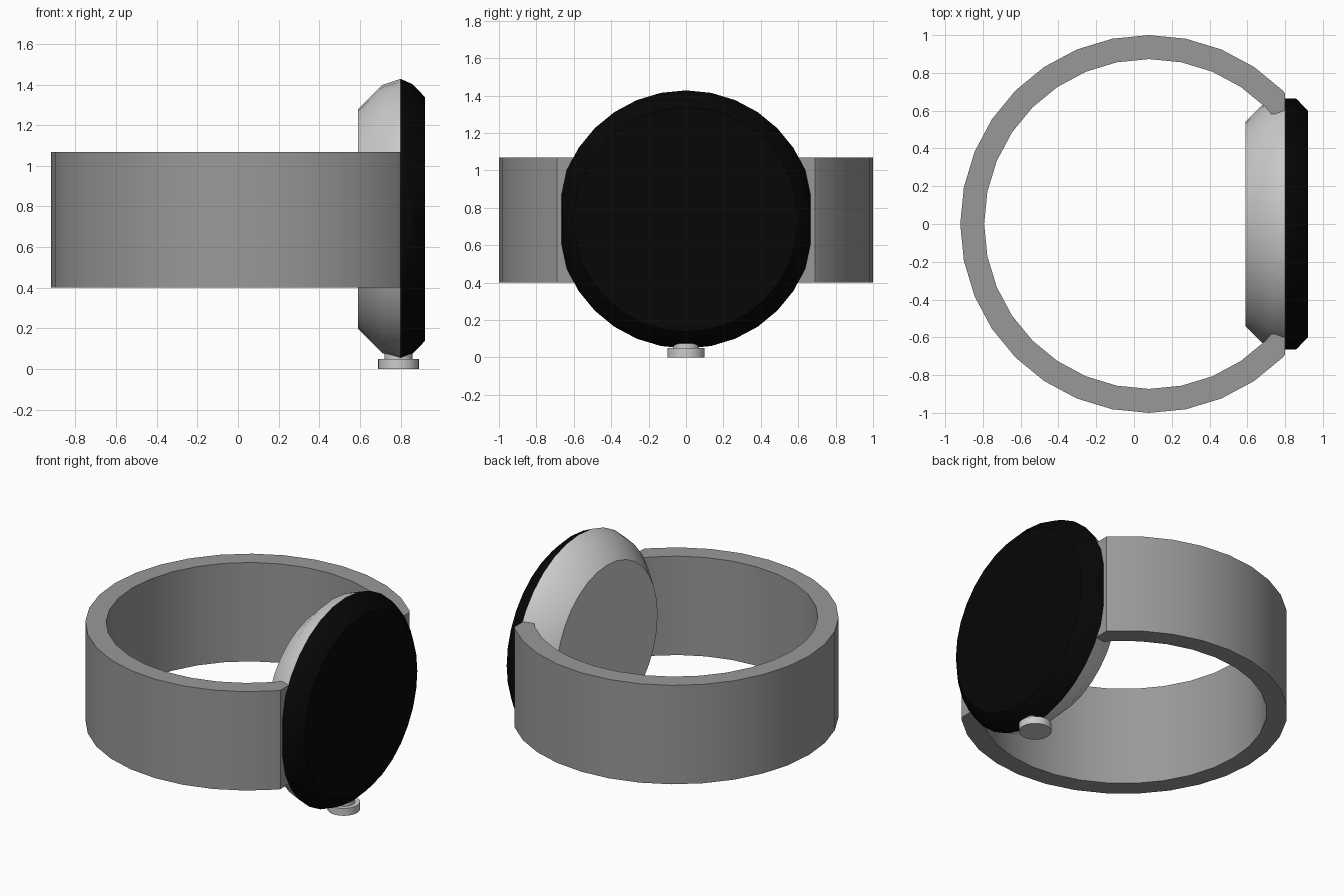
import bpy
from math import sin, cos, pi, radians

if "Cube" in bpy.data.objects:
    bpy.data.objects.remove(bpy.data.objects["Cube"])

SEG = 32
STEP = 2 * pi / SEG


def grey(name, v):
    mat = bpy.data.materials.new(name)
    mat.diffuse_color = (v, v, v, 1)
    mat.use_nodes = True
    mat.node_tree.nodes["Principled BSDF"].inputs["Base Color"].default_value = mat.diffuse_color
    return mat


STRAP_GREY = grey("strap_grey", 0.318)
CASE_GREY = grey("case_grey", 0.62)
BLACK = grey("black_glass", 0.002)


def make(name, verts, faces, mat):
    mesh = bpy.data.meshes.new(name)
    mesh.from_pydata(verts, [], faces)
    mesh.materials.append(mat)
    ob = bpy.data.objects.new(name, mesh)
    bpy.context.collection.objects.link(ob)
    bpy.ops.object.select_all(action='DESELECT')
    ob.select_set(True)
    bpy.context.view_layer.objects.active = ob
    bpy.ops.object.mode_set(mode='EDIT')
    bpy.ops.mesh.select_all(action='SELECT')
    bpy.ops.mesh.normals_make_consistent(inside=False)
    bpy.ops.object.mode_set(mode='OBJECT')
    bpy.ops.object.shade_smooth_by_angle(angle=radians(35))
    return ob


def lathe(name, profile, place, mat, cap_start=True, cap_end=True):
    """Rings of (position along axis, radius), mapped to space by place()."""
    verts = [place(h, r * cos(i * STEP), r * sin(i * STEP))
             for h, r in profile for i in range(SEG)]
    faces = [(k * SEG + i, k * SEG + (i + 1) % SEG,
              (k + 1) * SEG + (i + 1) % SEG, (k + 1) * SEG + i)
             for k in range(len(profile) - 1) for i in range(SEG)]
    if cap_start:
        faces.append(tuple(range(SEG)))
    if cap_end:
        faces.append(tuple(range(len(verts) - SEG, len(verts))))
    return make(name, verts, faces, mat)


# Strap: open ring of paired outer/inner points, trimmed flat at the watch case
CX, OUTER, INNER, Z0, Z1 = 0.08, 1.0, 0.873, 0.40, 1.068
pairs = [((0.80, 0.69), (0.80, 0.583)), ((0.80, 0.69), (0.725, 0.583))]
pairs += [tuple((CX + r * cos(i * STEP), r * sin(i * STEP)) for r in (OUTER, INNER))
          for i in range(4, SEG - 3)]
pairs += [tuple((x, -y) for x, y in p) for p in reversed(pairs[:2])]
outer = [p[0] for p in pairs[1:-1]]
inner = [p[1] for p in pairs]
outline = outer + inner[::-1]
no, n = len(outer), len(outline)
verts = [(x, y, z) for z in (Z0, Z1) for x, y in outline]
faces = [(i, (i + 1) % n, n + (i + 1) % n, n + i) for i in range(n)]
for base in (0, n):
    o = [base + i for i in range(no)]
    q = [base + n - 1 - i for i in range(len(inner))]
    faces += [(o[i], o[i + 1], q[i + 2], q[i + 1]) for i in range(no - 1)]
    faces += [(o[0], q[1], q[0]), (o[-1], q[-1], q[-2])]
make("strap", verts, faces, STRAP_GREY)


# Watch case and glass: round, with the sides trimmed slightly flat
def dial(h, a, b):
    return (h, max(-0.665, min(0.665, a)), 0.738 + b)


lathe("watch_case", [(0.59, 0.54), (0.71, 0.66), (0.80, 0.69)], dial, CASE_GREY,
      cap_end=False)
lathe("watch_glass", [(0.80, 0.69), (0.86, 0.663), (0.92, 0.60)], dial, BLACK,
      cap_start=False)


# Crown under the case
def crown(h, a, b):
    return (0.79 + a, b, h)


lathe("crown", [(0.0, 0.10), (0.05, 0.10), (0.05, 0.07), (0.09, 0.07)], crown, CASE_GREY)
